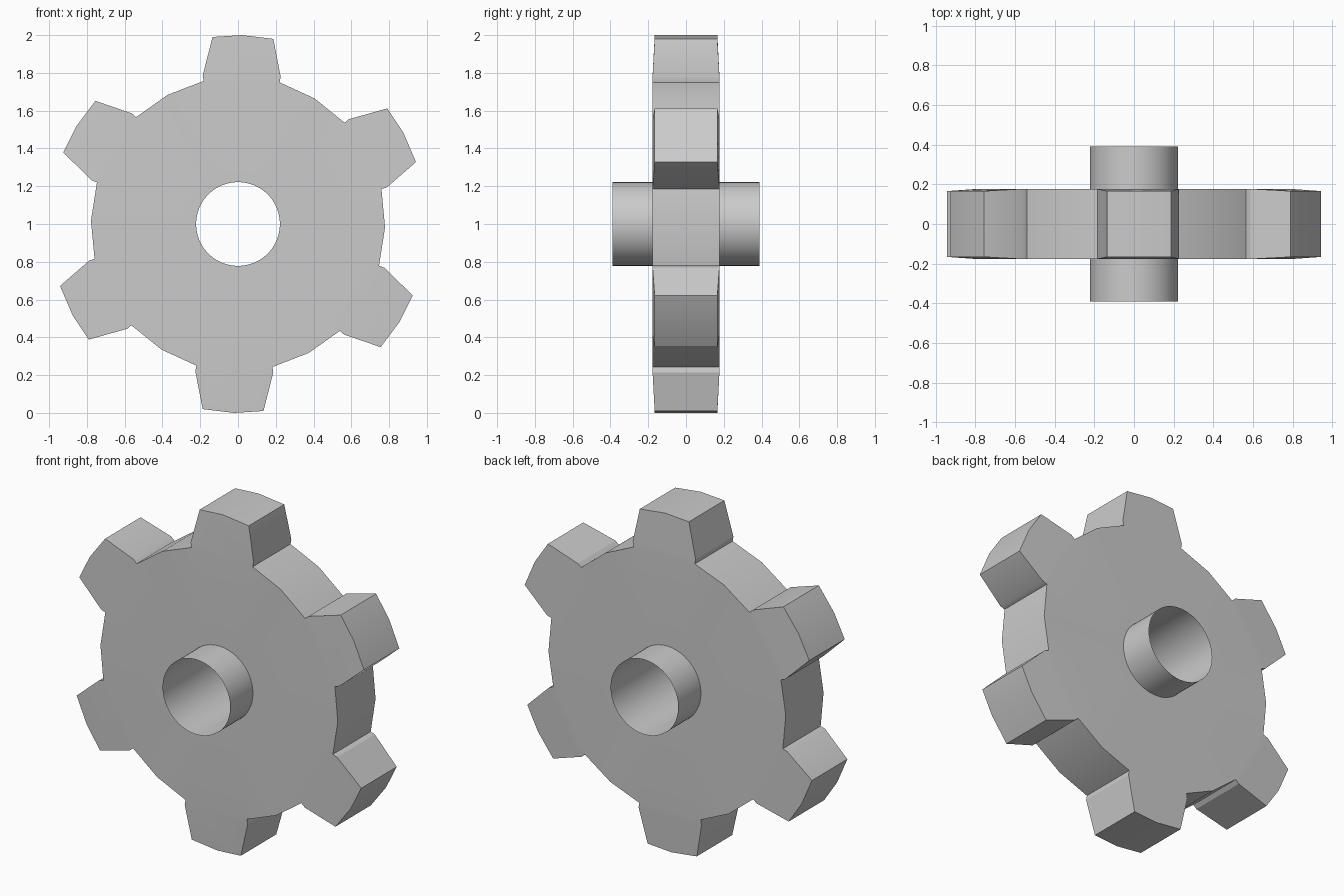
import bpy, bmesh
from math import sin, cos, pi, hypot

if "Cube" in bpy.data.objects:
    bpy.data.objects.remove(bpy.data.objects["Cube"])

CZ = 1.0          # axle height
HOLE_R = 0.222
HOLE_N = 48
TEETH = 6

# One sector of the outline (x, z from the axle): tooth, then the valley point
SECTOR = [(-.182, .757), (-.187, .785), (-.135, .99), (.02, 1.0),
          (.187, .98), (.226, .78), (.22, .75), (.405, .665)]


def finish(name, bm):
    mesh = bpy.data.meshes.new(name)
    bm.to_mesh(mesh)
    bm.free()
    obj = bpy.data.objects.new(name, mesh)
    bpy.context.collection.objects.link(obj)
    bpy.ops.object.select_all(action='DESELECT')
    obj.select_set(True)
    bpy.context.view_layer.objects.active = obj
    bpy.ops.object.shade_smooth_by_angle(angle=0.42)
    return obj


def circle(bm, y):
    return [bm.verts.new((HOLE_R * cos(2 * pi * i / HOLE_N), y,
                          CZ + HOLE_R * sin(2 * pi * i / HOLE_N)))
            for i in range(HOLE_N)]


def edge_loop(bm, vs):
    out = []
    for a, b in zip(vs, vs[1:] + vs[:1]):
        out.append(bm.edges.get((a, b)) or bm.edges.new((a, b)))
    return out


# Gear wheel: two faces with a round hole, teeth thinning toward the tips
bm = bmesh.new()
outlines = []
for side in (-1, 1):
    outline = []
    for k in range(TEETH):
        c, s = cos(k * pi / 3), sin(k * pi / 3)
        for x, z in SECTOR:
            half = 0.166 if hypot(x, z) > 0.9 else 0.177
            outline.append(bm.verts.new((x * c + z * s, side * half,
                                         CZ + z * c - x * s)))
    outlines.append(outline)
    n = len(SECTOR)
    body = []
    for k in range(TEETH):
        sec = outline[k * n:(k + 1) * n]
        bm.faces.new(sec[:7])
        body += [sec[0], sec[6], sec[7]]
    edges = edge_loop(bm, body) + edge_loop(bm, circle(bm, side * 0.177))
    bmesh.ops.triangle_fill(bm, use_beauty=True, edges=edges,
                            normal=(0, side, 0))
front, back = outlines
for i in range(len(front)):
    j = (i + 1) % len(front)
    bm.faces.new((front[i], front[j], back[j], back[i]))
bmesh.ops.recalc_face_normals(bm, faces=bm.faces[:])
finish("gear_wheel", bm)

# Thin open sleeve through the hub
bm = bmesh.new()
rings = [circle(bm, y) for y in (-.39, -.177, .177, .39)]
for a, b in zip(rings, rings[1:]):
    for i in range(HOLE_N):
        j = (i + 1) % HOLE_N
        bm.faces.new((a[i], b[i], b[j], a[j]))
finish("hub_sleeve", bm)
